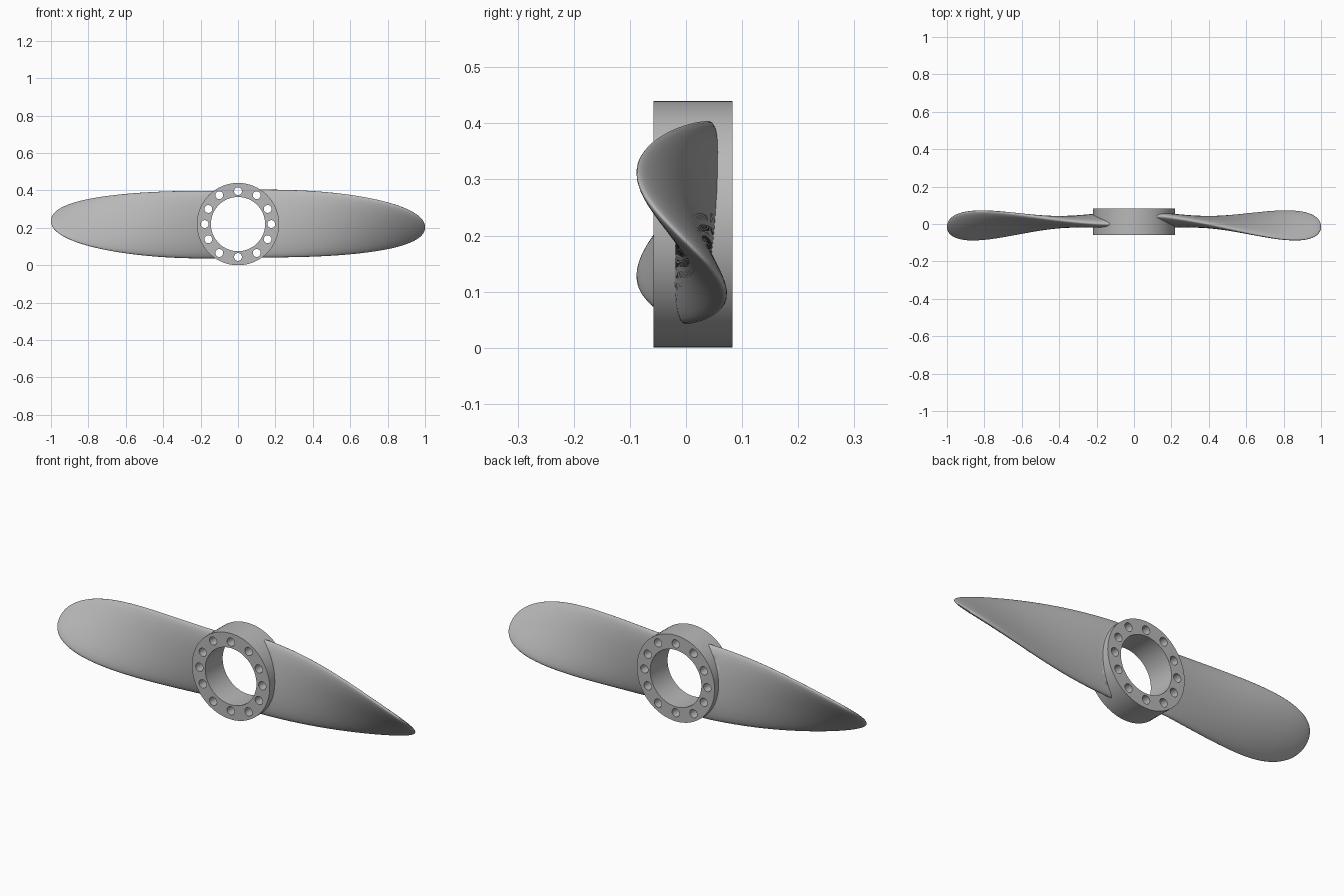
import bpy, bmesh, math

if "Cube" in bpy.data.objects:
    bpy.data.objects.remove(bpy.data.objects["Cube"], do_unlink=True)

HUB_Z, HUB_R, BORE_R = 0.22, 0.22, 0.145
Y_FRONT, Y_BACK = -0.058, 0.083

grey = bpy.data.materials.new("grey")
grey.use_nodes = True
colour = (0.48, 0.48, 0.48, 1)
grey.diffuse_color = colour
grey.node_tree.nodes["Principled BSDF"].inputs["Base Color"].default_value = colour


# Hub: extruded outline with a bore and a ring of bolt holes
def add_circle(curve, cx, cy, radius, count):
    spline = curve.splines.new("POLY")
    spline.points.add(count - 1)
    for i, point in enumerate(spline.points):
        a = math.tau * i / count
        point.co = (cx + radius * math.cos(a), cy + radius * math.sin(a), 0, 1)
    spline.use_cyclic_u = True


outline = bpy.data.curves.new("hub", "CURVE")
outline.dimensions = "2D"
outline.fill_mode = "BOTH"
outline.extrude = (Y_BACK - Y_FRONT) / 2
add_circle(outline, 0, 0, HUB_R, 64)
add_circle(outline, 0, 0, BORE_R, 64)
# Holes are slightly uneven: the pairs beside top and bottom sit wider
for angle, radius in ((0, 0.178), (27, 0.178), (57, 0.184), (90, 0.176),
                      (123, 0.184), (153, 0.178)):
    a = math.radians(angle)
    for side in (1, -1):
        add_circle(outline, side * radius * math.cos(a), side * radius * math.sin(a), 0.021, 24)
hub = bpy.data.objects.new("hub", outline)
bpy.context.collection.objects.link(hub)
hub.location = (0, (Y_FRONT + Y_BACK) / 2, HUB_Z)
hub.rotation_euler.x = math.pi / 2
bpy.context.view_layer.objects.active = hub
hub.select_set(True)
bpy.ops.object.convert(target="MESH")
hub = bpy.context.object
hub.data.materials.clear()
hub.data.materials.append(grey)


# Blade: twisted, tapering elliptical sections with a rounded tip
def section(x, count=40):
    u = min(1, max(0, (x - 0.15) / 0.85))
    half = 0.181 * max(0, 1 - u ** 2.2) ** 0.46
    thick = 0.035 * (1 - 0.35 * u) * math.sqrt(max(0, 1 - u ** 8))
    slope = 0.12 - 0.42 * u - 0.7 * u * u
    cy, cz = 0.02 - 0.034 * u, 0.003 - 0.02 * u * u
    norm = math.hypot(1, slope)
    for i in range(count):
        a = math.tau * i / count
        along, off = half * math.cos(a), thick * math.sin(a) / norm
        z = cz + along - off * slope
        # The root follows the hub wall, clear of the bolt holes
        wall = math.sqrt(max(0, 0.21 ** 2 - z * z))
        yield max(x, wall), cy + along * slope + off, z


bm = bmesh.new()
rings = []
STEPS = 56
for s in range(STEPS):
    x = 0.09 + 0.91 * math.sin(math.pi / 2 * s / STEPS)
    rings.append([bm.verts.new(p) for p in section(x)])
for r0, r1 in zip(rings, rings[1:]):
    for i in range(len(r0)):
        j = (i + 1) % len(r0)
        bm.faces.new((r0[i], r1[i], r1[j], r0[j]))
# Only the tip is capped; the root is open inside the hub wall
bm.faces.new(rings[-1])
bmesh.ops.remove_doubles(bm, verts=bm.verts, dist=0.00001)
bmesh.ops.recalc_face_normals(bm, faces=bm.faces)
blade_mesh = bpy.data.meshes.new("blade")
bm.to_mesh(blade_mesh)
bm.free()
blade_mesh.materials.append(grey)
blade_mesh.shade_smooth()

# The second blade is the first turned half a revolution about the hub axis
for name, turn in (("left_blade", 0), ("right_blade", math.pi)):
    blade = bpy.data.objects.new(name, blade_mesh)
    bpy.context.collection.objects.link(blade)
    blade.location.z = HUB_Z
    blade.rotation_euler.y = turn
